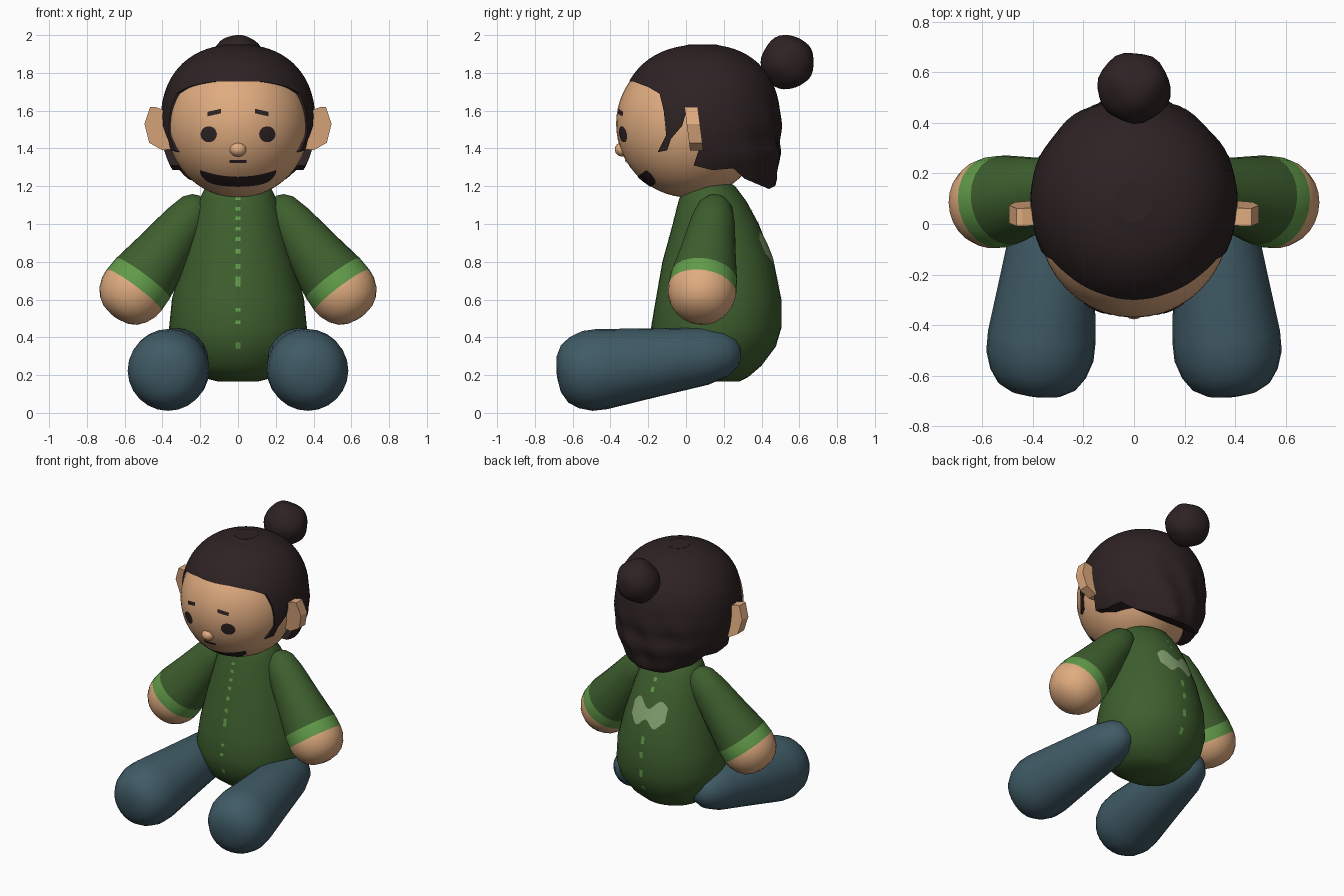
import bpy, bmesh, math
from mathutils import Vector

if "Cube" in bpy.data.objects:
    bpy.data.objects.remove(bpy.data.objects["Cube"])


def mat(name, r, g, b):
    lin = [((c / 255 + 0.055) / 1.055) ** 2.4 for c in (r, g, b)]
    m = bpy.data.materials.new(name)
    m.diffuse_color = (*lin, 1)
    m.use_nodes = True
    m.node_tree.nodes["Principled BSDF"].inputs["Base Color"].default_value = m.diffuse_color
    return m


SKIN = mat("skin", 224, 172, 128)
HAIR = mat("dark hair", 46, 34, 35)
GREEN = mat("green shirt", 62, 95, 46)
TRIM = mat("light green trim", 98, 156, 74)
PATCH = mat("pale green patch", 134, 165, 114)
BLUE = mat("blue trousers", 64, 91, 102)


def make(name, bm, mats, smooth=True):
    if not name.endswith("detail"):
        bmesh.ops.recalc_face_normals(bm, faces=bm.faces)
    for f in bm.faces:
        f.smooth = smooth
    me = bpy.data.meshes.new(name)
    bm.to_mesh(me)
    bm.free()
    ob = bpy.data.objects.new(name, me)
    bpy.context.collection.objects.link(ob)
    for m in mats:
        me.materials.append(m)
    return ob


def loft(name, rings, mats, index=lambda i: 0):
    """Skin closed rings of points, capping both ends."""
    bm = bmesh.new()
    vs = [[bm.verts.new(p) for p in r] for r in rings]
    n = len(rings[0])
    for i in range(len(vs) - 1):
        for j in range(n):
            k = (j + 1) % n
            f = bm.faces.new((vs[i][j], vs[i][k], vs[i + 1][k], vs[i + 1][j]))
            f.material_index = index(i)
    bm.faces.new(vs[0])
    f = bm.faces.new(vs[-1])
    f.material_index = index(len(vs) - 2)
    return make(name, bm, mats)


def limb(name, a, b, profile, mats, index=lambda i: 0, n=24):
    """Round limb along a to b; profile is (distance, radius)."""
    a, b = Vector(a), Vector(b)
    d = (b - a).normalized()
    u = d.cross(Vector((0, 1, 0.3))).normalized()
    w = d.cross(u)
    angs = [2 * math.pi * k / n for k in range(n)]
    rings = [[a + d * s + (u * math.cos(t) + w * math.sin(t)) * r for t in angs]
             for s, r in profile]
    return loft(name, rings, mats, index)


def ball(name, c, r, m, seg=32):
    bm = bmesh.new()
    bmesh.ops.create_uvsphere(bm, u_segments=seg, v_segments=seg * 3 // 4, radius=1)
    for v in bm.verts:
        v.co = Vector(c) + Vector([v.co[i] * r[i] for i in range(3)])
    return make(name, bm, [m])


def decal(name, surf, x0, x1, lo, hi, m, flip=False, cols=14, rows=4):
    """Thin patch between curves lo(t) and hi(t), t in -1..1, laid on surf(x, z)."""
    bm = bmesh.new()
    g = []
    for i in range(cols + 1):
        t = -math.cos(math.pi * i / cols)
        x = (x0 + x1) / 2 + t * (x1 - x0) / 2
        g.append([bm.verts.new(surf(x, lo(t) + (hi(t) - lo(t)) * j / rows))
                  for j in range(rows + 1)])
    for i in range(cols):
        for j in range(rows):
            q = (g[i][j], g[i + 1][j], g[i + 1][j + 1], g[i][j + 1])
            bm.faces.new(q[::-1] if flip else q)
    bmesh.ops.remove_doubles(bm, verts=bm.verts, dist=1e-5)
    return make(name + "_detail", bm, [m])


# Shirt body: z, half width, front y, back y
BODY = [(.165, .10, .06, .28), (.19, .20, -.03, .33), (.25, .28, -.11, .40),
        (.35, .345, -.16, .475), (.45, .365, -.185, .505), (.6, .35, -.16, .505),
        (.8, .30, -.125, .465), (1.0, .245, -.07, .385), (1.12, .21, -.04, .32),
        (1.2, .17, -.01, .26), (1.24, .1, .05, .2)]
N = 40
loft("shirt_body", [[(rx * math.sin(2 * math.pi * k / N),
                      (f + b) / 2 - (b - f) / 2 * math.cos(2 * math.pi * k / N), z)
                     for k in range(N)] for z, rx, f, b in BODY], [GREEN])


def on_body(side):
    def surf(x, z):
        for p, q in zip(BODY, BODY[1:]):
            if p[0] <= z <= q[0]:
                t = (z - p[0]) / (q[0] - p[0])
                rx, f, b = [p[i] + (q[i] - p[i]) * t for i in (1, 2, 3)]
                c = math.sqrt(max(0, 1 - (x / rx) ** 2))
                return (x, (f + b) / 2 + side * ((b - f) / 2 * c + .004), z)
    return surf


# Stitches down the front and back, and the back patch
def stitches(name, side, items):
    for z, h in items:
        decal(name, on_body(side), -.012, .012, lambda t: z - h, lambda t: z + h,
              TRIM, side > 0, 2, 2)


stitches("front_stitch", -1, [(1.135, .009), (1.08, .009), (1.03, .009), (.975, .01),
                              (.92, .01), (.855, .012), (.775, .013), (.695, .026),
                              (.545, .009), (.48, .009), (.355, .017)])
stitches("back_stitch", 1, [(1.08, .012), (1.02, .015), (.7, .025), (.6, .02),
                            (.47, .025), (.35, .02)])
decal("back_patch", on_body(1), -.13, .13,
      lambda t: .81 + .025 * math.cos(6 * t), lambda t: .93 - .03 * math.cos(5 * t),
      PATCH, True, 20)

# Arms with cuffs and hands, and legs
ARM = [(-.055, .03), (-.04, .06), (0, .092), (.1, .118), (.3, .148), (.475, .178),
       (.555, .182), (.60, .177), (.65, .157), (.69, .125), (.715, .085), (.728, .03)]
LEG = [(-.19, .03), (-.17, .075), (-.11, .12), (0, .152), (.3, .185), (.55, .214),
       (.63, .213), (.70, .19), (.75, .155), (.78, .10), (.79, .04)]
for s, side in ((-1, "left"), (1, "right")):
    limb(side + "_arm", (s * .22, .155, 1.09), (s * .55, .085, .65), ARM,
         [GREEN, TRIM, SKIN], lambda i: 0 if i < 5 else 1 if i == 5 else 2)
    limb(side + "_leg", (s * .31, .1, .30), (s * .37, -.5, .225), LEG, [BLUE])

# Head and nose
HC, HR = (0, .02, 1.53), (.38, .39, .39)
ball("head", HC, HR, SKIN, 40)
ball("nose", (0, -.335, 1.395), (.045, .042, .038), SKIN, 16)


def on_head(x, z):
    c = 1 - (x / HR[0]) ** 2 - ((z - HC[2]) / HR[2]) ** 2
    return (x, HC[1] - HR[1] * math.sqrt(max(0, c)) - .005, z)


def oval(name, x, z, w, h):
    c = lambda t: h * math.sqrt(max(0, 1 - t * t))
    decal(name, on_head, x - w, x + w, lambda t: z - c(t), lambda t: z + c(t), HAIR)


# Eyes, brows, moustache and beard
for s in (-1, 1):
    oval("eye", s * .155, 1.475, .043, .042)
    decal("brow", on_head, s * .125 - .036, s * .125 + .036,
          lambda t: 1.578 - .008 * s * t, lambda t: 1.602 - .008 * s * t, HAIR)
decal("moustache", on_head, -.045, .045, lambda t: 1.322, lambda t: 1.34, HAIR)
decal("beard", on_head, -.2, .2,
      lambda t: 1.197 + .03 * t * t + .04 * t ** 8,
      lambda t: 1.25 + .035 * t * t, HAIR, False, 24)

# Ears
EAR = [(.33, 1.58), (.38, 1.60), (.44, 1.62), (.465, 1.62), (.495, 1.53),
       (.47, 1.43), (.40, 1.39), (.33, 1.40)]
for s in (-1, 1):
    bm = bmesh.new()
    rings = [[bm.verts.new((s * x, y + (1.62 - z) * .13, z)) for x, z in EAR]
             for y in (-.008, .062)]
    n = len(EAR)
    for r in rings:
        bm.faces.new(r)
    for j in range(n):
        k = (j + 1) % n
        bm.faces.new((rings[0][j], rings[0][k], rings[1][k], rings[1][j]))
    make("ear", bm, [SKIN], False)


# Hair: a full cap trimmed to its side outline
def hair_ring(z, n=72):
    if z >= 1.53:
        fx = fy = max(.02, 1 - ((z - 1.53) / .42) ** 2.3) ** (1 / 2.3)
    else:
        fx = math.sqrt(1 - ((1.53 - z) / .46) ** 2)
        fy = math.sqrt(1 - ((1.53 - z) / .5) ** 4)
    out = []
    for k in range(n):
        a = 2 * math.pi * k / n
        c, s = math.cos(a), math.sin(a)
        wave = max(0, s) * min(1, max(0, (1.65 - z) / .2))
        r = 1 + wave * .022 * math.sin(11 * a + 14 * z) + wave * .015 * math.sin(38 * z)
        out.append((.41 * fx * c * r, .09 + (.41 if s > 0 else .44) * fy * s * r, z))
    return out


levels = [1.53 + .42 * math.sin(math.pi / 2 * i / 18) for i in range(19)]
levels = [1.10 + .43 * i / 16 for i in range(16)] + levels
hair = loft("hair", [hair_ring(z) for z in levels], [HAIR])

OUTLINE = [(-.7, 1.765), (-.28, 1.755), (-.2, 1.725), (-.14, 1.69), (-.118, 1.6),
           (-.105, 1.47), (-.15, 1.38), (-.10, 1.39), (-.08, 1.45), (-.02, 1.52),
           (.0, 1.59), (.05, 1.59), (.07, 1.4), (.04, 1.31), (.14, 1.285),
           (.25, 1.295), (.31, 1.24), (.38, 1.21), (.44, 1.185), (.49, 1.21),
           (.7, 1.3), (.7, 2.2), (-.7, 2.2)]
cutter = loft("hair_cutter", [[(x, y, z) for y, z in OUTLINE] for x in (-.8, .8)], [HAIR])
cutter.hide_render = True
mod = hair.modifiers.new("trim", 'BOOLEAN')
mod.operation, mod.solver, mod.object = 'INTERSECT', 'EXACT', cutter
dg = bpy.context.evaluated_depsgraph_get()
trimmed = bpy.data.meshes.new_from_object(hair.evaluated_get(dg))
hair.modifiers.clear()
hair.data = trimmed
bpy.data.objects.remove(cutter)
bpy.ops.object.select_all(action='DESELECT')
hair.select_set(True)
bpy.context.view_layer.objects.active = hair
bpy.ops.object.shade_smooth_by_angle(angle=math.radians(40))

# Lumpy hair bun
bun = ball("hair_bun", (0, .54, 1.857), (.145, .14, .143), HAIR, 24)
for v in bun.data.vertices:
    d = v.co - Vector((0, .54, 1.857))
    v.co += d * .05 * math.sin(32 * d.x + 1) * math.sin(30 * d.y) * math.cos(28 * d.z)
